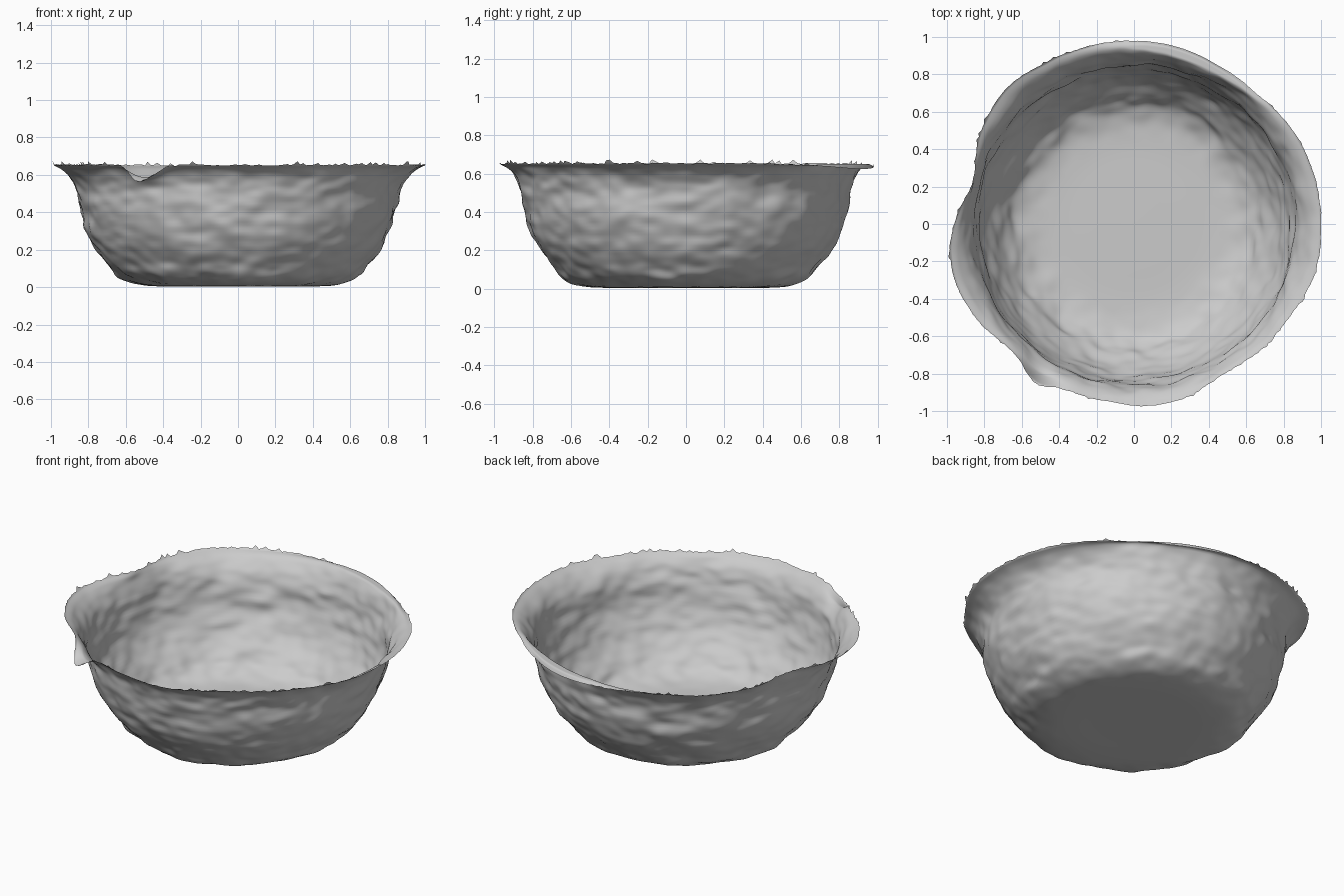
import bpy, bmesh, math, random
from mathutils import Vector, noise

random.seed(4)
cube = bpy.data.objects.get("Cube")
if cube:
    bpy.data.objects.remove(cube, do_unlink=True)

SEGMENTS, ROWS = 320, 80
NECK = 0.865


def spline(pts, t):
    """Catmull-Rom value through a list of vectors, t in 0..1."""
    s = t * (len(pts) - 1)
    i = min(int(s), len(pts) - 2)
    f = s - i
    a, b, c, d = (pts[min(max(i + k, 0), len(pts) - 1)] for k in (-1, 0, 1, 2))
    return 0.5 * (2 * b + (c - a) * f + (2 * a - 5 * b + 4 * c - d) * f ** 2
                  + (3 * b - a - 3 * c + d) * f ** 3)


def bump(deg, centre, width):
    """Soft hump around an angle."""
    gap = (deg - centre + 180) % 360 - 180
    return math.exp(-(gap / width) ** 2)


# Side profile from base centre to lip: radius, height
profile = [Vector(p) for p in (
    (0, .006), (.2, .005), (.42, .004), (.55, .018), (.64, .06), (.70, .125),
    (.765, .21), (.815, .31), (.845, .42), (NECK, .52), (.90, .585),
    (.95, .628), (1, .65))]

# Uneven lip radius every fifteen degrees
lip = [1, .995, .985, .955, .96, .975, .98, .98, .985, .99, .95, .89,
       .96, 1, .985, .94, .95, .955, .97, .97, .935, .95, .97, 1, 1]


def shell_point(seg, row, spike):
    deg = 360 * seg / SEGMENTS
    a = math.radians(deg)
    r, z = spline(profile, row / ROWS)
    edge = spline(lip, seg / SEGMENTS)
    flare = max(0, (r - NECK) / (1 - NECK))
    if flare:
        r = NECK + (edge - NECK) * flare
    # Lip rolls over at the back and at one small front fold
    back = bump(deg, 72, 28)
    fold = bump(deg, 238, 6)
    roll = max(0, flare - .55) / .45
    z += back * (.035 * min(1, flare * 2) - .06 * roll ** 2)
    z -= fold * (.06 * flare + .03 * roll)
    r += fold * .05 * flare
    # Crumpled wall, calm on the floor
    p = Vector((r * math.cos(a), r * math.sin(a), z))
    q = Vector((p.x * 5, p.y * 5, p.z * 9))
    wrinkle = noise.noise(q) * .017 + noise.noise(q * 2.1) * .009
    wall = min(1, max(0, (r - .45) / .2)) * (1 - .6 * flare)
    out = Vector((math.cos(a), math.sin(a), 0))
    slope = Vector((out.x, out.y, -max(0, 1 - z / .15)))
    p += slope * wrinkle * wall
    p.z = min(max(p.z, 0), .65)
    # Ragged tips on the very edge
    if row == ROWS:
        p.z += spike
        p += out * (spike * .5)
    return p


# Bowl shell
bm = bmesh.new()
centre = bm.verts.new((0, 0, .006))
columns = []
for s in range(SEGMENTS):
    deg = 360 * s / SEGMENTS
    ragged = bump(deg, 148, 30) + bump(deg, 312, 30)
    spike = random.uniform(0, .008)
    if random.random() < .06 + .2 * ragged:
        spike = random.uniform(.01, .024)
    spike *= 1 - bump(deg, 72, 28)
    columns.append([bm.verts.new(shell_point(s, k, spike))
                    for k in range(1, ROWS + 1)])
for s, col in enumerate(columns):
    nxt = columns[(s + 1) % SEGMENTS]
    bm.faces.new((centre, col[0], nxt[0]))
    for k in range(ROWS - 1):
        bm.faces.new((col[k], col[k + 1], nxt[k + 1], nxt[k]))
for face in bm.faces:
    face.smooth = True
mesh = bpy.data.meshes.new("bowl")
bm.to_mesh(mesh)
bm.free()
bowl = bpy.data.objects.new("bowl", mesh)
bpy.context.collection.objects.link(bowl)

# Plain grey
grey = bpy.data.materials.new("light grey")
grey.use_nodes = True
colour = (.6, .6, .6, 1)
grey.diffuse_color = colour
grey.node_tree.nodes["Principled BSDF"].inputs["Base Color"].default_value = colour
mesh.materials.append(grey)
